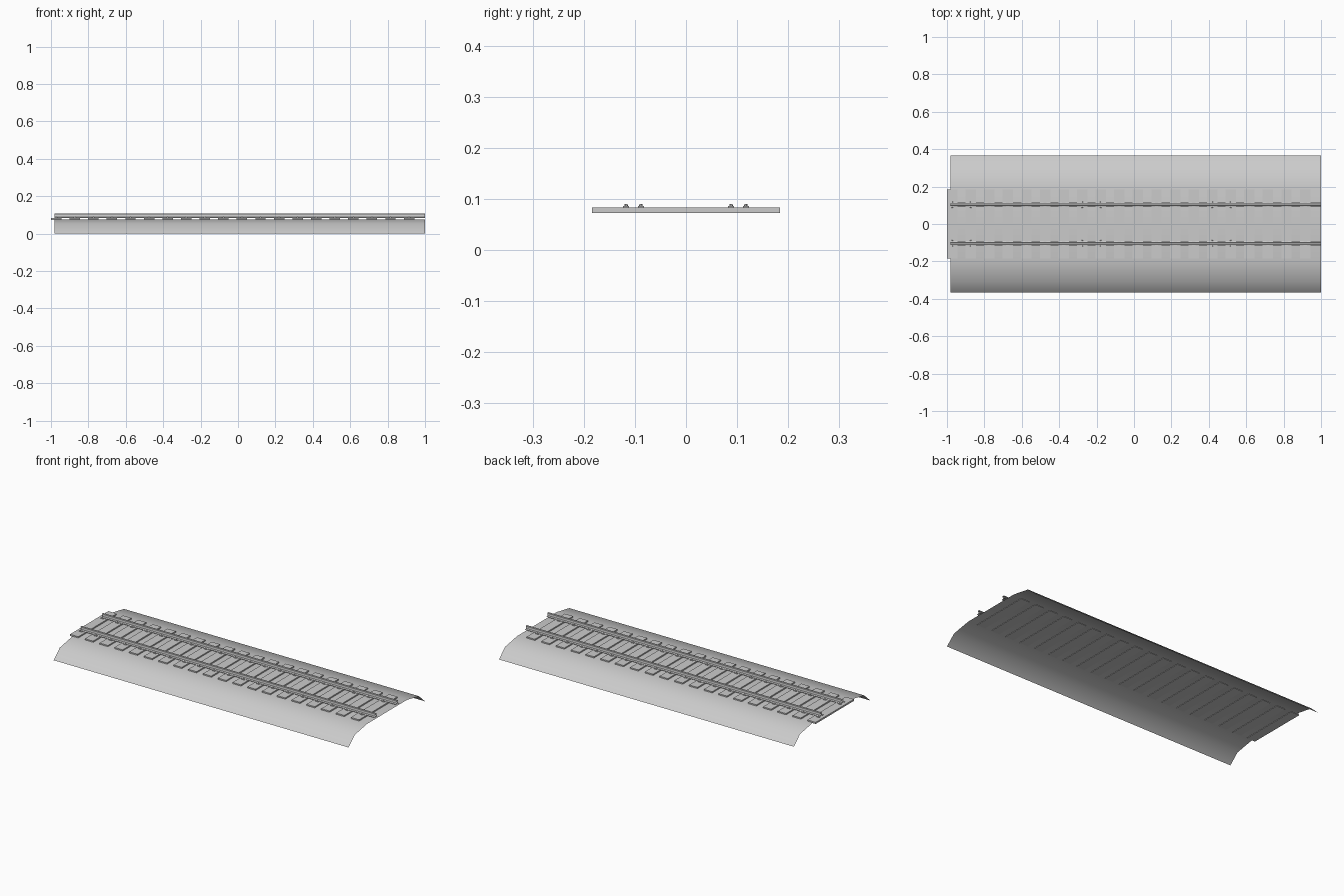
import bpy, bmesh, math
from mathutils import Matrix, Vector

if "Cube" in bpy.data.objects:
    bpy.data.objects.remove(bpy.data.objects["Cube"])

X0, X1 = -0.982, 1.0
PITCH, COUNT, SLEEPER_W = 0.0993, 20, 0.056
GAUGE = 0.103


def finish(bm, name, angle=None):
    mesh = bpy.data.meshes.new(name)
    bm.to_mesh(mesh)
    bm.free()
    obj = bpy.data.objects.new(name, mesh)
    bpy.context.collection.objects.link(obj)
    if angle is not None:
        bpy.ops.object.select_all(action='DESELECT')
        obj.select_set(True)
        bpy.context.view_layer.objects.active = obj
        bpy.ops.object.shade_smooth_by_angle(angle=math.radians(angle))
    return obj


def sweep(bm, profile, closed):
    """Extrude a (y, z) profile along x, with open ends."""
    a = [bm.verts.new((X0, y, z)) for y, z in profile]
    b = [bm.verts.new((X1, y, z)) for y, z in profile]
    n = len(profile)
    for i in range(n if closed else n - 1):
        j = (i + 1) % n
        bm.faces.new((a[i], b[i], b[j], a[j]))


def box(bm, lo, hi):
    lo, hi = Vector(lo), Vector(hi)
    m = Matrix.Translation((lo + hi) / 2) @ Matrix.Diagonal((*(hi - lo), 1))
    bmesh.ops.create_cube(bm, size=1, matrix=m)


# Ballast bed: open curved sheet
bm = bmesh.new()
half = [(-0.367, 0.0), (-0.308, 0.054), (-0.19, 0.0755)]
sweep(bm, half + [(-y, z) for y, z in reversed(half)], False)
finish(bm, "ballast_bed", 60)

# Sleepers
bm = bmesh.new()
for i in range(COUNT):
    x = -1.0 + i * PITCH
    box(bm, (x, -0.184, 0.073), (x + SLEEPER_W, 0.184, 0.083))
finish(bm, "sleepers")

# Rails: foot, web and head, hollow at the ends
rail = [(0.013, 0.084), (0.013, 0.086), (0.003, 0.0885), (0.002, 0.098),
        (0.0065, 0.100), (0.0065, 0.1045), (0.0045, 0.106)]
rail = rail + [(-y, z) for y, z in reversed(rail)]
for side, label in ((-1, "front"), (1, "back")):
    bm = bmesh.new()
    sweep(bm, [(side * GAUGE + y, z) for y, z in rail], True)
    bmesh.ops.recalc_face_normals(bm, faces=bm.faces)
    finish(bm, label + "_rail")

# Rail fastenings: clip plate and bolt on both sides of each rail
bm = bmesh.new()
for i in range(COUNT):
    x = -1.0 + i * PITCH + SLEEPER_W / 2
    for side in (-1, 1):
        for d in (-1, 1):
            y = side * GAUGE + d * 0.0145
            box(bm, (x - 0.009, y - 0.006, 0.083), (x + 0.009, y + 0.006, 0.0868))
            bmesh.ops.create_cone(bm, cap_ends=True, segments=6, radius1=0.0035,
                                  radius2=0.003, depth=0.0045,
                                  matrix=Matrix.Translation((x, y, 0.0882)))
finish(bm, "rail_fastenings")
